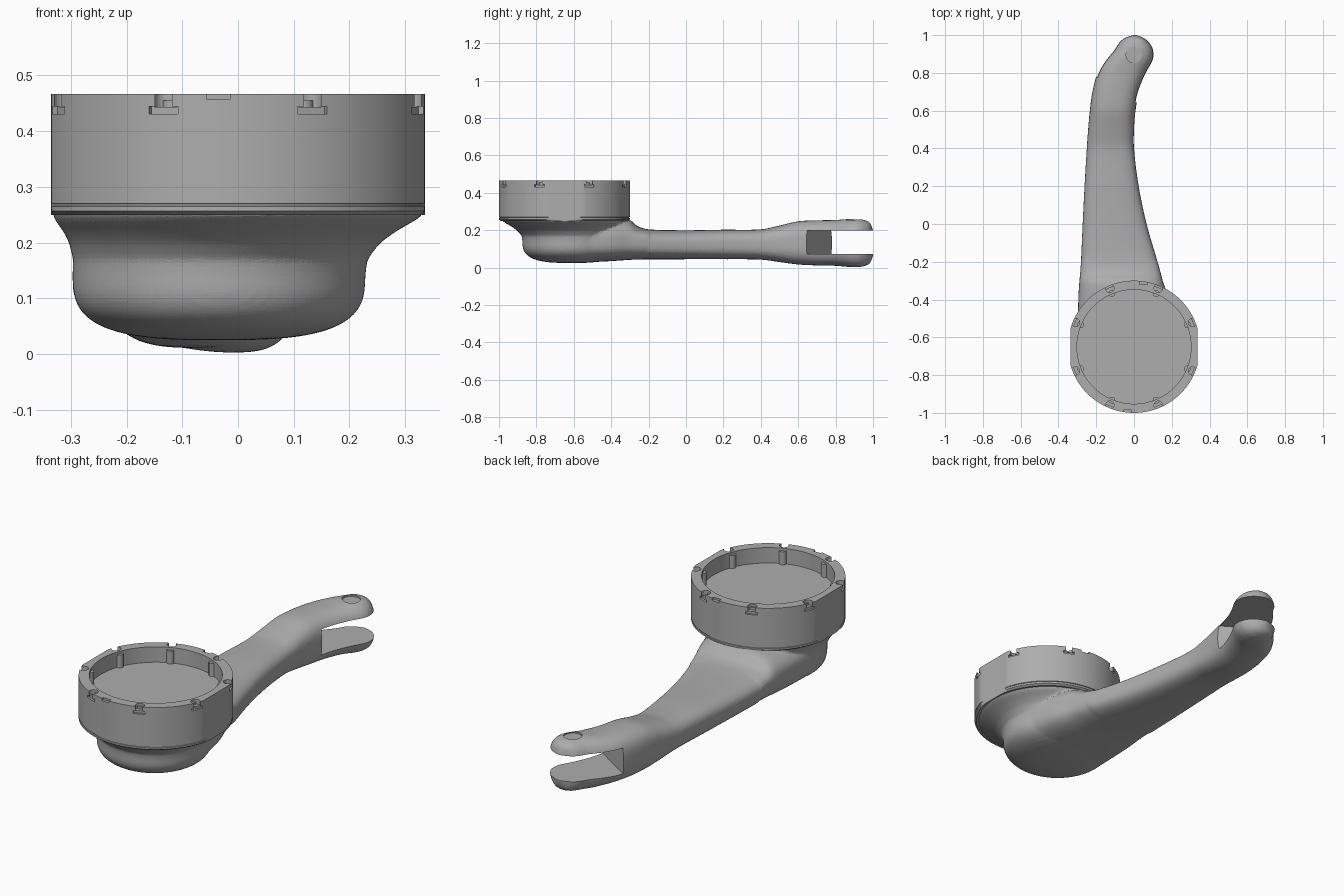
import bpy, bmesh, math
from mathutils import Matrix, Vector

if "Cube" in bpy.data.objects:
    bpy.data.objects.remove(bpy.data.objects["Cube"])

grey = bpy.data.materials.new("plain grey")
grey.diffuse_color = (0.42, 0.42, 0.42, 1)
grey.use_nodes = True
grey.node_tree.nodes["Principled BSDF"].inputs["Base Color"].default_value = grey.diffuse_color
CUP_Y = -0.65


def finish(bm, name, cutter=False):
    bmesh.ops.recalc_face_normals(bm, faces=bm.faces)
    me = bpy.data.meshes.new(name)
    bm.to_mesh(me)
    bm.free()
    ob = bpy.data.objects.new(name, me)
    bpy.context.collection.objects.link(ob)
    me.materials.append(grey)
    ob.hide_render = cutter
    if cutter:
        ob.hide_set(True)
    return ob


def loft(bm, rings):
    """Skin equal-length point rings and cap both ends."""
    vs = [[bm.verts.new(p) for p in r] for r in rings]
    n = len(vs[0])
    for a, b in zip(vs, vs[1:]):
        for i in range(n):
            bm.faces.new((a[i], a[(i + 1) % n], b[(i + 1) % n], b[i]))
    bm.faces.new(vs[0])
    bm.faces.new(vs[-1])


def cylinder(bm, x, y, z0, z1, r, seg=24):
    bmesh.ops.create_cone(bm, cap_ends=True, segments=seg, radius1=r, radius2=r, depth=z1 - z0,
                          matrix=Matrix.Translation((x, y, (z0 + z1) / 2)))


def box(bm, centre, size, angle=0):
    m = Matrix.Translation(centre) @ Matrix.Rotation(angle, 4, 'Z') @ Matrix.Diagonal((*size, 1))
    bmesh.ops.create_cube(bm, size=1, matrix=m)


def subtract(ob, cutter):
    mod = ob.modifiers.new("cut", 'BOOLEAN')
    mod.object, mod.operation, mod.solver = cutter, 'DIFFERENCE', 'EXACT'


def smooth(ob, angle):
    bpy.ops.object.select_all(action='DESELECT')
    ob.select_set(True)
    bpy.context.view_layer.objects.active = ob
    bpy.ops.object.shade_smooth_by_angle(angle=math.radians(angle))


def spow(v, e):
    return math.copysign(abs(v) ** e, v)


def interpolate(table, y):
    """Smooth curve through table rows, keyed by the first column."""
    k = max(i for i in range(len(table) - 1) if table[i][0] <= y or i == 0)
    rows = [table[max(0, min(len(table) - 1, k + d))] for d in (-1, 0, 1, 2)]
    p0, p1, p2, p3 = rows
    h = p2[0] - p1[0]
    t = (y - p1[0]) / h
    out = []
    for c in range(1, len(p1)):
        m1 = (p2[c] - p0[c]) / (p2[0] - p0[0]) * h
        m2 = (p3[c] - p1[c]) / (p3[0] - p1[0]) * h
        out.append((2*t**3 - 3*t*t + 1) * p1[c] + (t**3 - 2*t*t + t) * m1
                   + (3*t*t - 2*t**3) * p2[c] + (t**3 - t*t) * m2)
    return out


# Arm: rounded cross-sections along y (y, left, right, bottom, top)
outline = [
    (-0.61, -0.297, 0.228, 0.025, 0.255), (-0.40, -0.295, 0.187, 0.035, 0.26),
    (-0.30, -0.289, 0.152, 0.042, 0.255), (-0.26, -0.285, 0.142, 0.043, 0.222),
    (-0.20, -0.281, 0.125, 0.044, 0.205), (0.0, -0.272, 0.067, 0.045, 0.20),
    (0.2, -0.262, 0.025, 0.045, 0.203), (0.4, -0.25, 0.0, 0.043, 0.205),
    (0.5, -0.243, 0.0, 0.03, 0.225), (0.6, -0.234, 0.008, 0.017, 0.248),
    (0.7, -0.22, 0.027, 0.012, 0.253), (0.8, -0.193, 0.068, 0.01, 0.255),
    (0.87, -0.15, 0.105, 0.004, 0.26), (0.92, -0.107, 0.106, 0.003, 0.26),
    (0.96, -0.083, 0.085, 0.01, 0.253), (0.985, -0.052, 0.056, 0.025, 0.238),
    (1.0, -0.012, 0.018, 0.06, 0.205)]
ys = [-0.61 + 0.02 * i for i in range(76)] + [0.92, 0.94, 0.96, 0.975, 0.985, 0.993, 1.0]
rings = []
for y in ys:
    xl, xr, zb, zt = interpolate(outline, y)
    zm = 0.14 if y < -0.2 else (zb + zt) / 2
    ring = []
    for i in range(64):
        a = math.tau * i / 64
        s = spow(math.sin(a), 2 / 3)
        ring.append(((xl + xr) / 2 + (xr - xl) / 2 * spow(math.cos(a), 2 / 2.7), y,
                     zm + s * ((zt - zm) if s > 0 else (zm - zb))))
    rings.append(ring)
bm = bmesh.new()
loft(bm, rings)

# Round base and flared neck, overlapping the arm and fused with it
levels = []
for i in range(13):
    u = math.sin(math.pi / 2 * (1 - i / 12)) * 0.9995
    levels.append((0.14 - 0.115 * u, 0.2625 * (1 - u ** 3) ** (1 / 3), -0.034, -0.612))
levels += [(0.17, 0.264, -0.032, -0.614), (0.20, 0.279, -0.024, -0.625),
           (0.22, 0.298, -0.015, -0.635), (0.24, 0.323, -0.005, -0.645), (0.25, 0.332, 0, CUP_Y),
           (0.268, 0.336, 0, CUP_Y)]
loft(bm, [[(cx + r * math.cos(math.tau * i / 96), cy + r * math.sin(math.tau * i / 96), z)
           for i in range(96)] for z, r, cx, cy in levels])
arm = finish(bm, "arm")
rm = arm.modifiers.new("fuse", 'REMESH')
rm.mode, rm.voxel_size = 'VOXEL', 0.008
sm = arm.modifiers.new("soften", 'SMOOTH')
sm.factor, sm.iterations = 0.5, 6

# Fork slot with a slanted inner wall, and the shallow pivot recess
bm = bmesh.new()
slant = -math.atan2(0.14, 0.22)
inward = Matrix.Rotation(slant, 3, 'Z') @ Vector((0, 1, 0))
wall = Vector((-0.09, 0.71, 0))
c = wall + inward * 0.3
box(bm, (c.x, c.y, 0.1365), (1.2, 0.6, 0.127), slant)
slot = finish(bm, "slot_cutter", True)
subtract(arm, slot)
bm = bmesh.new()
cylinder(bm, 0, 0.895, 0.25, 0.3, 0.042, 32)
subtract(arm, finish(bm, "pivot_recess_cutter", True))
smooth(arm, 40)


# Cup: open ring with flattened sides
def cup_ring(r, z, n=128):
    return [(max(-0.335, min(0.335, r * math.cos(math.tau * i / n))),
             CUP_Y + r * math.sin(math.tau * i / n), z) for i in range(n)]


bm = bmesh.new()
loft(bm, [cup_ring(r, z) for r, z in ((0.34, 0.25), (0.35, 0.257), (0.35, 0.265), (0.346, 0.266),
          (0.346, 0.269), (0.35, 0.27), (0.35, 0.467), (0.302, 0.467), (0.302, 0.39))])
cup = finish(bm, "cup")

# Eight rim notches with a wider slit under each, plus two index marks
posts, cut_a, cut_b = bmesh.new(), bmesh.new(), bmesh.new()
for k in range(8):
    a = math.radians(22.5 + 45 * k)
    ca, sa = math.cos(a), math.sin(a)
    cylinder(cut_a, 0.335 * ca, CUP_Y + 0.335 * sa, 0.443, 0.5, 0.022)
    box(cut_b, (0.35 * ca, CUP_Y + 0.35 * sa, 0.4375), (0.022, 0.056, 0.013), a)
    cylinder(posts, 0.306 * ca, CUP_Y + 0.306 * sa, 0.38, 0.455, 0.018)
box(cut_a, (-0.035, -1.0, 0.47), (0.042, 0.03, 0.026))
box(cut_a, (0.05, -0.305, 0.47), (0.042, 0.03, 0.026))
subtract(cup, finish(cut_a, "notch_cutter", True))
subtract(cup, finish(cut_b, "slit_cutter", True))
smooth(cup, 30)
smooth(finish(posts, "inner_posts"), 30)

# Small locating pin under the cup
bm = bmesh.new()
cylinder(bm, 0, -0.905, 0.225, 0.26, 0.027)
smooth(finish(bm, "locating_pin"), 30)
